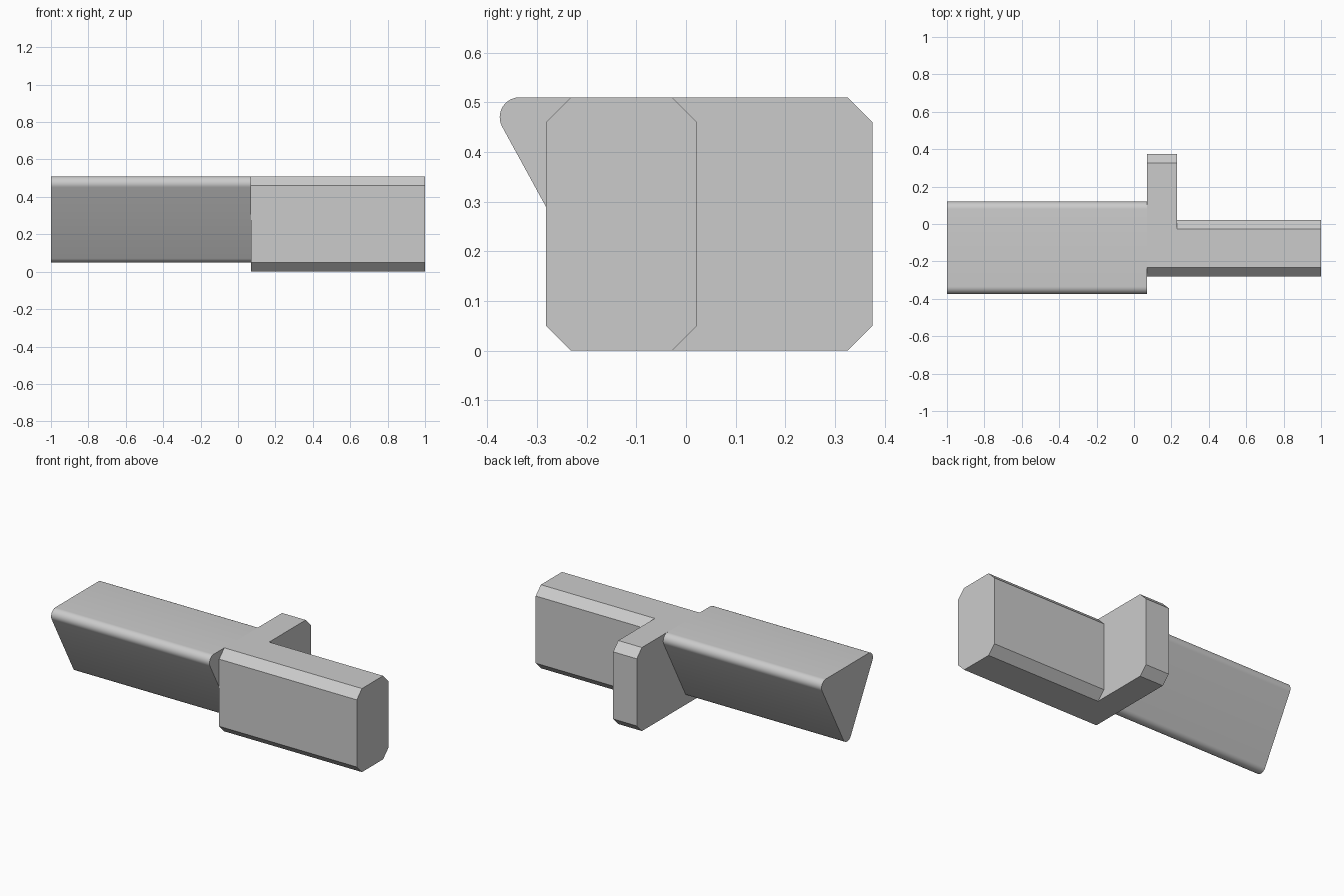
import bpy
import math
from mathutils import Vector

if "Cube" in bpy.data.objects:
    bpy.data.objects.remove(bpy.data.objects["Cube"], do_unlink=True)

SHADE = (0.6, 0.6, 0.6, 1)
grey = bpy.data.materials.new("light_grey")
grey.use_nodes = True
grey.diffuse_color = SHADE
grey.node_tree.nodes["Principled BSDF"].inputs["Base Color"].default_value = SHADE


def prism(name, profile, x0, x1):
    """Extrude a counter-clockwise (y, z) profile along x."""
    n = len(profile)
    verts = [(x, y, z) for x in (x0, x1) for y, z in profile]
    sides = [(i, (i + 1) % n, n + (i + 1) % n, n + i) for i in range(n)]
    faces = [tuple(reversed(range(n))), tuple(range(n, n + n))]
    # Sides face outward for a profile that turns from +y to +z
    faces += sides
    mesh = bpy.data.meshes.new(name)
    mesh.from_pydata(verts, [], faces)
    mesh.materials.append(grey)
    obj = bpy.data.objects.new(name, mesh)
    bpy.context.collection.objects.link(obj)
    return obj


def chamfered(y0, y1, height, c):
    """Rectangle with cut corners."""
    return [(y0 + c, 0), (y1 - c, 0), (y1, c), (y1, height - c),
            (y1 - c, height), (y0 + c, height), (y0, height - c), (y0, c)]


def rounded(corners, r, steps=12):
    """Counter-clockwise polygon grown by r with round corners."""
    points = []
    for i, corner in enumerate(corners):
        before = Vector(corner) - Vector(corners[i - 1])
        after = Vector(corners[(i + 1) % len(corners)]) - Vector(corner)
        start = math.atan2(-before.x, before.y)
        turn = (math.atan2(-after.x, after.y) - start) % math.tau
        for k in range(steps + 1):
            a = start + turn * k / steps
            points.append((corner[0] + r * math.cos(a), corner[1] + r * math.sin(a)))
    return points


HEIGHT, CUT, FRONT = 0.51, 0.05, -0.282
BAR_END, CROSS_END = 0.07, 0.23

# Chamfered blocks, meeting end to end
prism("long_block", chamfered(FRONT, 0.022, HEIGHT, CUT), CROSS_END, 1)
prism("cross_block", chamfered(FRONT, 0.375, HEIGHT, CUT), BAR_END, CROSS_END)

# Triangular bar with rounded edges
bar = prism("triangular_bar",
            rounded([(-0.127, 0.09), (0.08, 0.47), (-0.335, 0.47)], 0.04), -1, BAR_END)
bpy.ops.object.select_all(action="DESELECT")
bar.select_set(True)
bpy.context.view_layer.objects.active = bar
bpy.ops.object.shade_smooth_by_angle(angle=math.radians(30))
